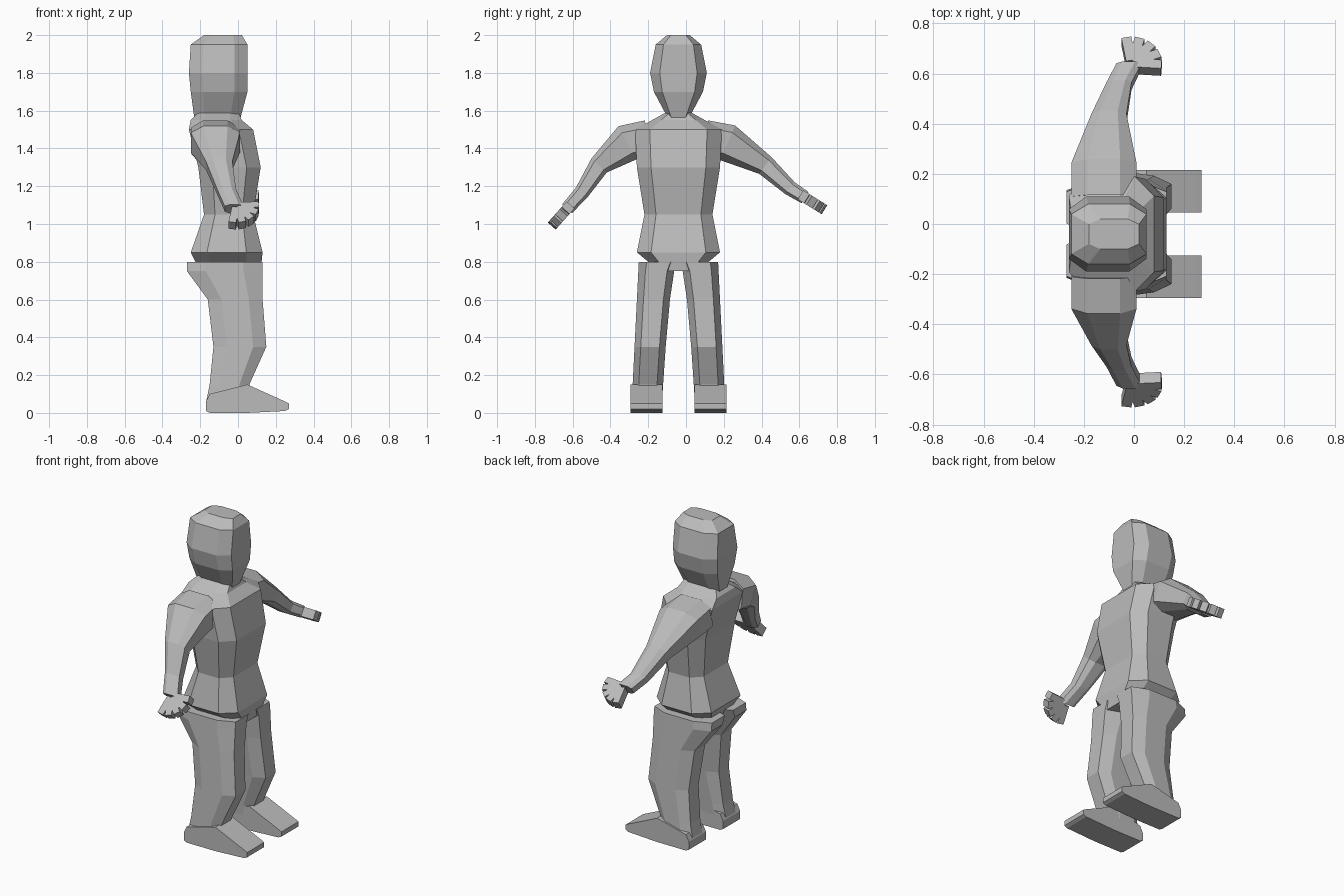
import bpy, bmesh
from math import sin, cos, radians, sqrt
from mathutils import Vector

cube = bpy.data.objects.get("Cube")
if cube:
    bpy.data.objects.remove(cube)

grey = bpy.data.materials.new("plain_grey")
grey.use_nodes = True
grey.diffuse_color = (0.5, 0.5, 0.5, 1)
grey.node_tree.nodes["Principled BSDF"].inputs["Base Color"].default_value = grey.diffuse_color

MIDDLE = -0.04  # the body's centre line in y
X_AXIS = Vector((1, 0, 0))


def section(centre, across, along, bevel=0.5):
    """Eight-sided outline: a box with half sizes across and along, corners cut."""
    keep = 1 - bevel
    quarter = [(keep, -1), (1, -keep * 1.2), (1, keep * 1.2), (keep, 1)]
    outline = quarter + [(-u, -v) for u, v in quarter]
    return [centre + across * u + along * v for u, v in outline]


def box_end(centre, across, along):
    """Four-sided outline with half sizes across and along."""
    return [centre - across - along, centre + across - along,
            centre + across + along, centre - across + along]


def level(z, back, front, y_near, y_far, bevel=0.5):
    """Horizontal section between two depths and two sides."""
    centre = Vector((back + front, y_near + y_far, z * 2)) / 2
    return section(centre, X_AXIS * (front - back) / 2,
                   Vector((0, (y_far - y_near) / 2, 0)), bevel)


def loft(name, rings):
    """Skin a list of matching outlines and cap both ends."""
    bm = bmesh.new()
    loops = [[bm.verts.new(point) for point in ring] for ring in rings]
    count = len(loops[0])
    for lower, upper in zip(loops, loops[1:]):
        for i in range(count):
            j = (i + 1) % count
            bm.faces.new((lower[i], lower[j], upper[j], upper[i]))
    bm.faces.new(loops[0])
    bm.faces.new(loops[-1])
    bmesh.ops.recalc_face_normals(bm, faces=bm.faces)
    mesh = bpy.data.meshes.new(name)
    bm.to_mesh(mesh)
    bm.free()
    mesh.materials.append(grey)
    bpy.context.collection.objects.link(bpy.data.objects.new(name, mesh))


def trunk(name, rows):
    """Loft levels that are symmetric about the centre line."""
    loft(name, [level(z, back, front, MIDDLE - half, MIDDLE + half, 0.45)
                for z, back, front, half in rows])


# Head: height, back, front, half width, from crown to chin
trunk("head", [(2, -0.18, 0.02, 0.06), (1.95, -0.25, 0.05, 0.12),
               (1.8, -0.26, 0.05, 0.15), (1.7, -0.25, 0.05, 0.13),
               (1.55, -0.23, 0.01, 0.05)])

# Torso: collar, shoulders, chest, waist, hips and crotch
trunk("torso", [(1.6, -0.2, 0, 0.05), (1.55, -0.25, 0.02, 0.14),
                (1.5, -0.26, 0.08, 0.23), (1.3, -0.21, 0.12, 0.22),
                (1.05, -0.18, 0.08, 0.18), (0.85, -0.25, 0.13, 0.22),
                (0.75, -0.2, 0.12, 0.1)])

# Legs spread apart towards the floor: height, back, front
LEG = [(0.8, -0.27, 0.13), (0.75, -0.27, 0.13), (0.6, -0.16, 0.13),
       (0.35, -0.13, 0.15), (0.15, -0.15, 0.06), (0.05, -0.17, 0.05)]
# Feet from heel to toe: depth, underside, top
FOOT = [(-0.17, 0.01, 0.06), (-0.15, 0, 0.1), (0.05, 0, 0.15),
        (0.25, 0.01, 0.06), (0.27, 0.02, 0.05)]
# Arms from shoulder to palm: middle depth, half depth, half thickness
ARM = [(-0.12, 0.13, 0.1), (-0.12, 0.13, 0.1), (-0.1, 0.07, 0.055),
       (-0.06, 0.05, 0.04), (-0.02, 0.05, 0.035)]
# The two arms hang differently: distance sideways, height
LEFT_PATH = [(0.1, 1.45), (0.22, 1.43), (0.42, 1.31), (0.55, 1.19), (0.63, 1.14)]
RIGHT_PATH = [(0.2, 1.45), (0.31, 1.43), (0.46, 1.31), (0.55, 1.17), (0.63, 1.08)]

for name, side, path in (("left", 1, LEFT_PATH), ("right", -1, RIGHT_PATH)):
    loft(name + "_leg",
         [level(z, back, front, MIDDLE + side * 0.09 * sqrt(1 - z / 0.8),
                MIDDLE + side * (0.25 - z / 20)) for z, back, front in LEG])

    foot_y = MIDDLE + side * 0.17
    loft(name + "_foot",
         [box_end(Vector((x, foot_y, (low + top) / 2)), Vector((0, 0.085, 0)),
                  Vector((0, 0, (top - low) / 2))) for x, low, top in FOOT])

    # Arm sections stand square to the path
    points = [Vector((size[0], side * y, z)) for size, (y, z) in zip(ARM, path)]
    rings = []
    for i, (point, size) in enumerate(zip(points, ARM)):
        step = points[min(i + 1, len(ARM) - 1)] - points[max(i - 1, 0)]
        thick = X_AXIS.cross(step).normalized()
        rings.append(section(point, X_AXIS * size[1], thick * size[2]))
    loft(name + "_arm", rings)

    # Four fingers and a thumb fan out from the palm
    reach = points[-1] - points[-2]
    reach.x = 0
    reach.normalize()
    thick = X_AXIS.cross(reach) * 0.028
    for k, digit in enumerate(("little", "ring", "middle", "index", "thumb")):
        angle = radians(26 * k - 10)
        ray = X_AXIS * sin(angle) + reach * cos(angle)
        broad = ray.cross(thick).normalized()
        palm = points[-1] + X_AXIS * 0.01
        loft("%s_%s_finger" % (name, digit) if k < 4 else name + "_thumb",
             [box_end(palm + ray * distance, broad * 0.02, thick)
              for distance in (0.01, 0.12)])
